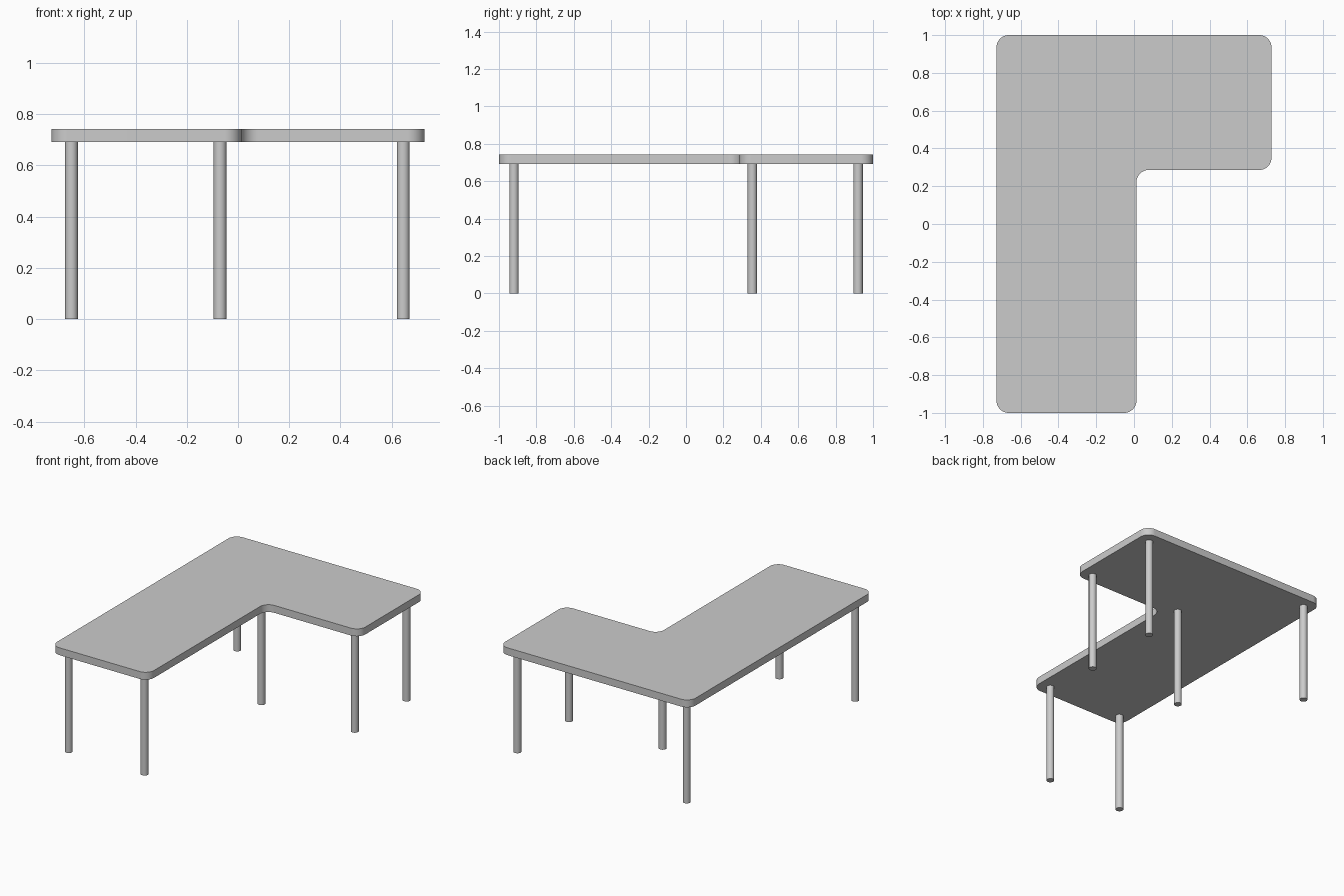
import bpy
import bmesh
from math import radians
from mathutils import Vector

cube = bpy.data.objects.get("Cube")
if cube:
    bpy.data.objects.remove(cube, do_unlink=True)

TOP, UNDERSIDE = 0.743, 0.692
CORNER_RADIUS, CORNER_STEPS = 0.065, 12
LEG_RADIUS = 0.025

grey = bpy.data.materials.new("plain grey")
grey.use_nodes = True
colour = (0.6, 0.6, 0.6, 1)
grey.diffuse_color = colour
grey.node_tree.nodes["Principled BSDF"].inputs["Base Color"].default_value = colour


def finish(obj):
    """Apply the material and smooth the curved walls."""
    obj.data.materials.append(grey)
    bpy.ops.object.select_all(action="DESELECT")
    obj.select_set(True)
    bpy.context.view_layer.objects.active = obj
    bpy.ops.object.shade_smooth_by_angle(angle=radians(30))


def rounded_outline(corners, radius, steps):
    """Round every right-angled corner, convex or concave, with a quarter circle."""
    points = []
    for i, here in enumerate(corners):
        here = Vector(here)
        back = (Vector(corners[i - 1]) - here).normalized() * radius
        ahead = (Vector(corners[(i + 1) % len(corners)]) - here).normalized() * radius
        centre = here + back + ahead
        for s in range(steps + 1):
            spoke = (-ahead).lerp(-back, s / steps).normalized() * radius
            points.append(centre + spoke)
    return points


# L-shaped tabletop
corners = [(-0.728, -1), (0.013, -1), (0.013, 0.286),
           (0.728, 0.286), (0.728, 1), (-0.728, 1)]
bm = bmesh.new()
outline = rounded_outline(corners, CORNER_RADIUS, CORNER_STEPS)
face = bm.faces.new([bm.verts.new((p.x, p.y, UNDERSIDE)) for p in outline])
raised = bmesh.ops.extrude_face_region(bm, geom=[face], use_keep_orig=True)
bmesh.ops.translate(bm, vec=(0, 0, TOP - UNDERSIDE),
                    verts=[v for v in raised["geom"] if isinstance(v, bmesh.types.BMVert)])
bmesh.ops.recalc_face_normals(bm, faces=bm.faces)
mesh = bpy.data.meshes.new("tabletop")
bm.to_mesh(mesh)
bm.free()
tabletop = bpy.data.objects.new("tabletop", mesh)
bpy.context.collection.objects.link(tabletop)
finish(tabletop)

# Round legs, one near each corner
legs = {
    "front_right_leg": (-0.65, -0.92),
    "front_left_leg": (-0.07, -0.92),
    "inner_corner_leg": (-0.07, 0.355),
    "side_front_leg": (0.645, 0.355),
    "back_left_leg": (0.645, 0.92),
    "back_right_leg": (-0.65, 0.92),
}
for name, (x, y) in legs.items():
    bpy.ops.mesh.primitive_cylinder_add(vertices=32, radius=LEG_RADIUS, depth=UNDERSIDE,
                                        location=(x, y, UNDERSIDE / 2))
    leg = bpy.context.object
    leg.name = name
    finish(leg)
